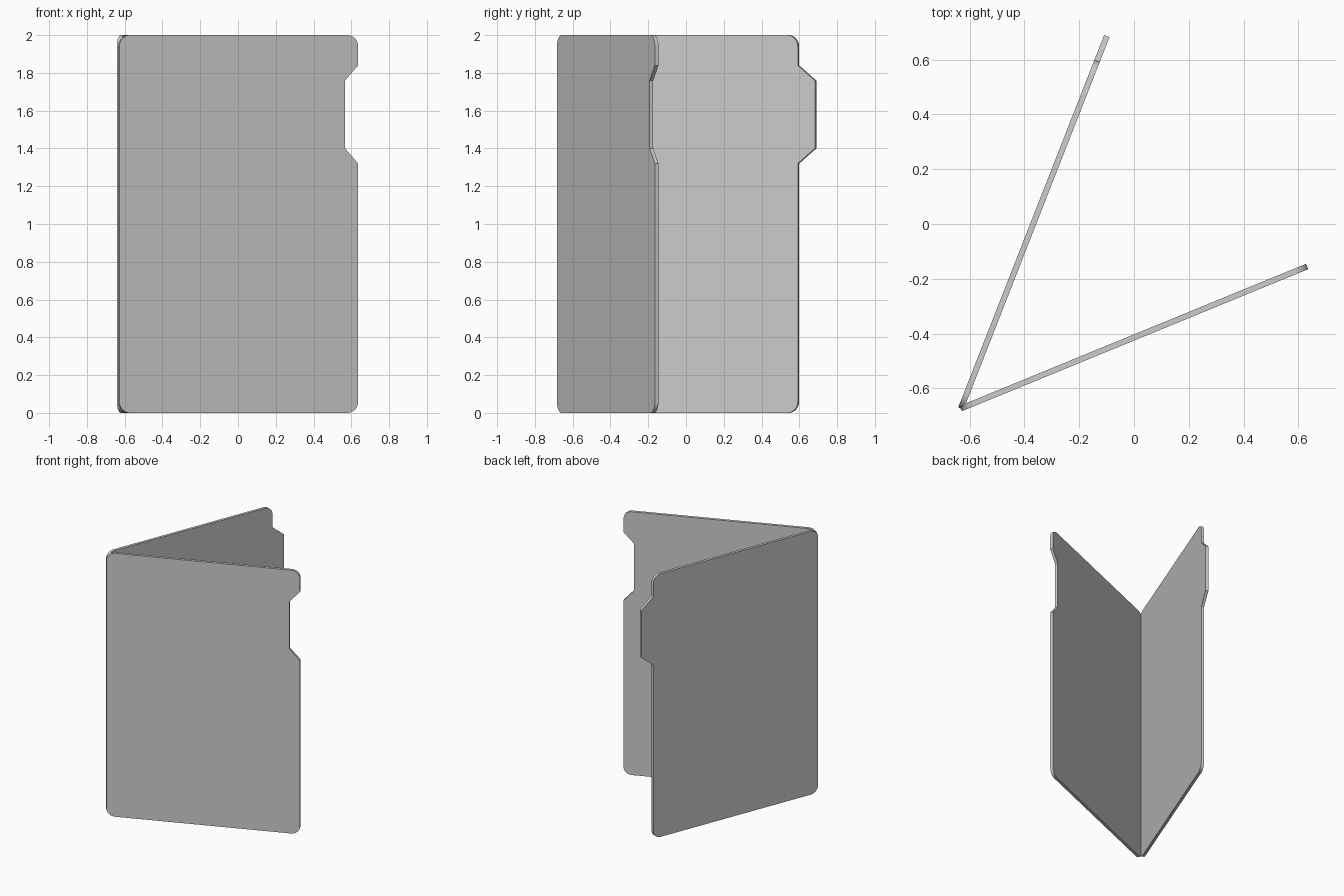
import bpy, bmesh, math
from mathutils import Matrix, Vector

if "Cube" in bpy.data.objects:
    bpy.data.objects.remove(bpy.data.objects["Cube"])

HEIGHT, THICK, RADIUS, SEGS = 2.0, 0.021, 0.06, 8
FOLD = Vector((-0.632, -0.6735, 0.0))


def corner(cx, cz, start):
    """Quarter-circle arc, counter-clockwise from the start angle."""
    return [(cx + RADIUS * math.cos(a), cz + RADIUS * math.sin(a))
            for a in (math.radians(start + 90 * i / SEGS) for i in range(SEGS + 1))]


def cover(name, width, step, angle):
    """Rounded card with a stepped free edge: step > 0 is a tab, < 0 a notch."""
    r = RADIUS
    edge = [(width, 1.32), (width + step, 1.40), (width + step, 1.76), (width, 1.84)]
    profile = (corner(r, r, 180) + corner(width - r, r, 270) + edge
               + corner(width - r, HEIGHT - r, 0) + corner(r, HEIGHT - r, 90))
    bm = bmesh.new()
    face = bm.faces.new([bm.verts.new((x, -THICK / 2, z)) for x, z in profile])
    ext = bmesh.ops.extrude_face_region(bm, geom=[face])
    moved = [g for g in ext["geom"] if isinstance(g, bmesh.types.BMVert)]
    bmesh.ops.translate(bm, verts=moved, vec=(0, THICK, 0))
    # Swing the card around the fold line
    bm.transform(Matrix.Translation(FOLD) @ Matrix.Rotation(math.radians(angle), 4, 'Z'))
    bmesh.ops.recalc_face_normals(bm, faces=bm.faces)
    mesh = bpy.data.meshes.new(name)
    bm.to_mesh(mesh)
    bm.free()
    obj = bpy.data.objects.new(name, mesh)
    bpy.context.collection.objects.link(obj)
    bpy.ops.object.select_all(action='DESELECT')
    obj.select_set(True)
    bpy.context.view_layer.objects.active = obj
    bpy.ops.object.shade_smooth_by_angle(angle=math.radians(30))
    return obj


# Front cover with thumb notch, back cover with index tab
cover("front_cover", 1.366, -0.074, 22.3)
cover("back_cover", 1.363, 0.097, 68.6)
